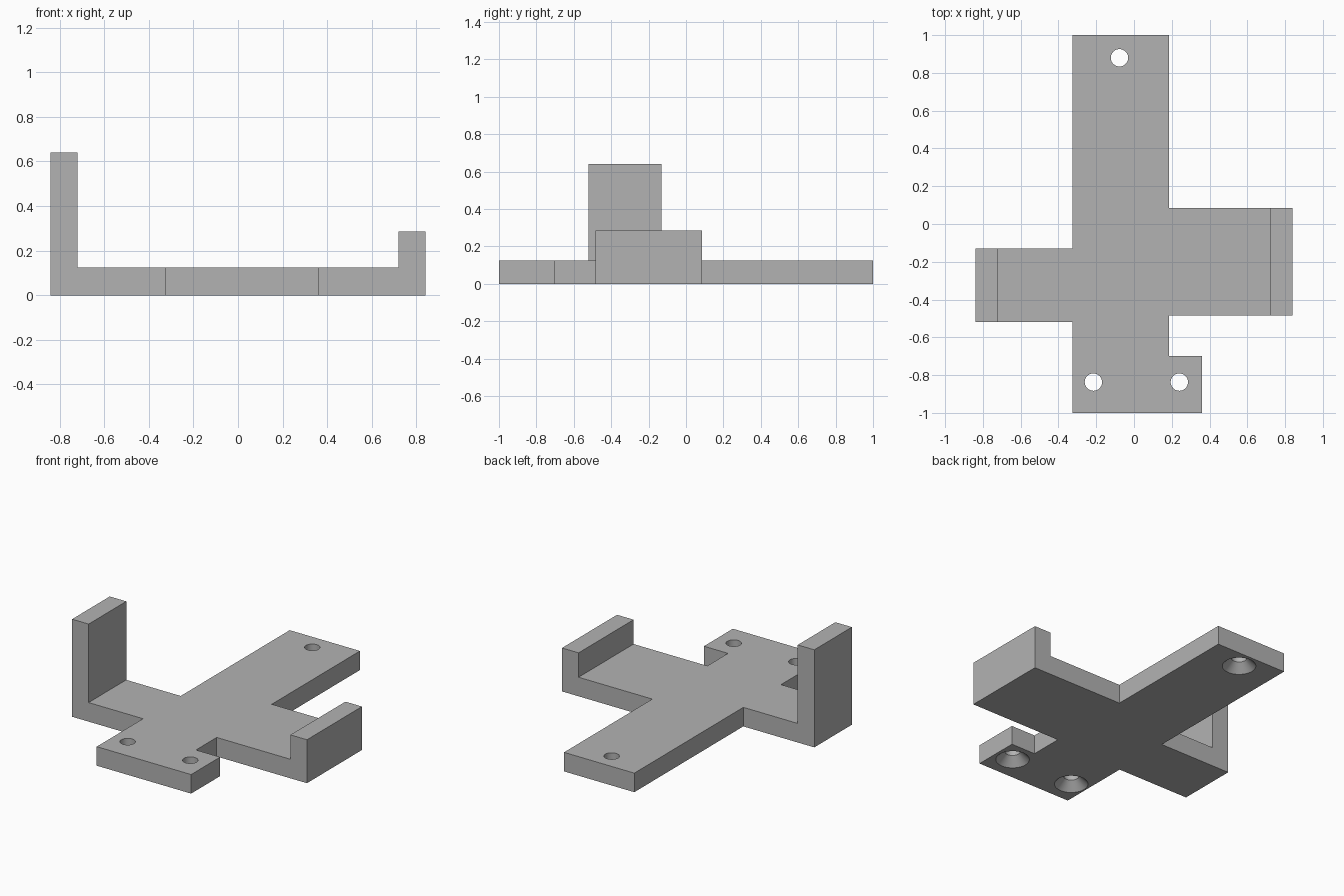
import bpy
import bmesh
from math import cos, sin, tau, radians

if "Cube" in bpy.data.objects:
    bpy.data.objects.remove(bpy.data.objects["Cube"], do_unlink=True)

THICK = 0.125      # plate thickness
WALL_X = 0.72      # inner face of both end walls
TALL_TOP, LOW_TOP = 0.64, 0.285
HOLES = [(-0.077, 0.88), (-0.215, -0.837), (0.24, -0.837)]

grey = bpy.data.materials.new("plain grey")
grey.use_nodes = True
grey.diffuse_color = (0.45, 0.45, 0.45, 1)
grey.node_tree.nodes["Principled BSDF"].inputs["Base Color"].default_value = grey.diffuse_color


def add_object(name, bm):
    bmesh.ops.recalc_face_normals(bm, faces=bm.faces)
    mesh = bpy.data.meshes.new(name)
    bm.to_mesh(mesh)
    bm.free()
    mesh.materials.append(grey)
    obj = bpy.data.objects.new(name, mesh)
    bpy.context.collection.objects.link(obj)
    return obj


def raise_faces(bm, faces, height):
    """Extrude faces straight up, leaving no inner face behind."""
    out = bmesh.ops.extrude_face_region(bm, geom=faces)["geom"]
    verts = [v for v in out if isinstance(v, bmesh.types.BMVert)]
    bmesh.ops.translate(bm, verts=verts, vec=(0, 0, height))
    bmesh.ops.delete(bm, geom=[f for f in faces if f.is_valid], context="FACES")


# Cross-shaped plate with a side tab at the front
outline = [(-0.325, -1), (0.36, -1), (0.36, -0.7), (0.185, -0.7),
           (0.185, -0.485), (0.84, -0.485), (0.84, 0.085), (0.185, 0.085),
           (0.185, 1), (-0.325, 1), (-0.325, -0.13), (-0.84, -0.13),
           (-0.84, -0.52), (-0.325, -0.52)]
bm = bmesh.new()
base = bm.faces.new([bm.verts.new((x, y, 0)) for x, y in outline])
extruded = bmesh.ops.extrude_face_region(bm, geom=[base])["geom"]
bmesh.ops.translate(bm, verts=[v for v in extruded if isinstance(v, bmesh.types.BMVert)],
                    vec=(0, 0, THICK))

# End walls raised from strips at the arm tips
for side, top in ((-1, TALL_TOP), (1, LOW_TOP)):
    bmesh.ops.bisect_plane(bm, geom=bm.verts[:] + bm.edges[:] + bm.faces[:],
                           plane_co=(side * WALL_X, 0, 0), plane_no=(1, 0, 0))
    strip = [f for f in bm.faces
             if all(v.co.z > THICK - 0.001 and v.co.x * side > WALL_X - 0.001 for v in f.verts)]
    raise_faces(bm, strip, top - THICK)
bracket = add_object("bracket", bm)


# Countersunk screw holes, wide at the underside
def hole_cutter(x, y, sides=40):
    profile = [(0.11, -0.01), (0.046, 0.054), (0.046, THICK + 0.05)]
    bm = bmesh.new()
    rings = [[bm.verts.new((x + r * cos(tau * i / sides), y + r * sin(tau * i / sides), z))
              for i in range(sides)] for r, z in profile]
    for low, high in zip(rings, rings[1:]):
        for i in range(sides):
            j = (i + 1) % sides
            bm.faces.new((low[i], low[j], high[j], high[i]))
    bm.faces.new(rings[0])
    bm.faces.new(rings[-1])
    cutter = add_object("screw_hole_cutter", bm)
    cutter.hide_render = True
    return cutter


bpy.context.view_layer.objects.active = bracket
bracket.select_set(True)
for x, y in HOLES:
    cutter = hole_cutter(x, y)
    cut = bracket.modifiers.new("screw hole", "BOOLEAN")
    cut.operation = "DIFFERENCE"
    cut.solver = "EXACT"
    cut.object = cutter
    bpy.ops.object.modifier_apply(modifier=cut.name)
    bpy.data.objects.remove(cutter, do_unlink=True)

bpy.ops.object.shade_smooth_by_angle(angle=radians(30))
